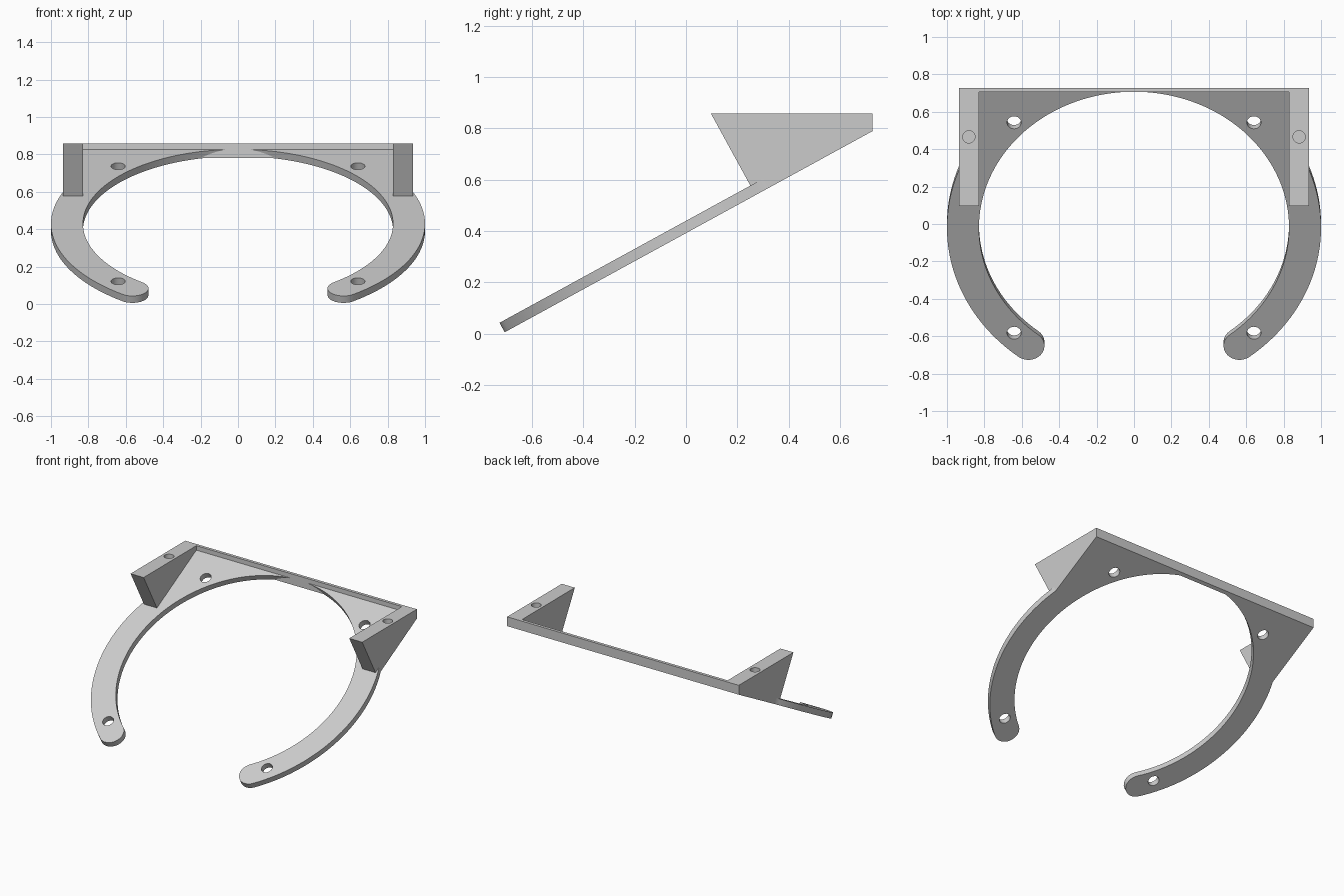
import bpy
import bmesh
from math import sin, cos, acos, atan2, pi, radians
from mathutils import Matrix

cube = bpy.data.objects.get("Cube")
if cube:
    bpy.data.objects.remove(cube, do_unlink=True)

GREY = (0.6, 0.6, 0.6, 1)
mat = bpy.data.materials.new("light grey")
mat.use_nodes = True
mat.diffuse_color = GREY
mat.node_tree.nodes["Principled BSDF"].inputs["Base Color"].default_value = GREY

R_IN, R_OUT = 0.829, 1.0
HALF_W, BACK = 0.935, 0.83      # squared-off back of the plate
THICK = 0.042
TILT = radians(28.67)
WALL_Y, BACK_Y, TOP_Z = 0.705, 0.727, 0.858
TIP = radians(-51.9)
plate_frame = Matrix.Translation((0, 0, 0.392)) @ Matrix.Rotation(TILT, 4, "X")


def prism(name, points, offset):
    """Extrude a closed outline of 3D points along an offset."""
    bm = bmesh.new()
    face = bm.faces.new([bm.verts.new(p) for p in points])
    ext = bmesh.ops.extrude_face_region(bm, geom=[face])
    verts = [v for v in ext["geom"] if isinstance(v, bmesh.types.BMVert)]
    bmesh.ops.translate(bm, verts=verts, vec=offset)
    bmesh.ops.recalc_face_normals(bm, faces=bm.faces)
    return finish(name, bm)


def finish(name, bm):
    mesh = bpy.data.meshes.new(name)
    bm.to_mesh(mesh)
    bm.free()
    mesh.materials.append(mat)
    obj = bpy.data.objects.new(name, mesh)
    bpy.context.collection.objects.link(obj)
    return obj


def activate(obj):
    bpy.ops.object.select_all(action="DESELECT")
    obj.select_set(True)
    bpy.context.view_layer.objects.active = obj


def drill(obj, centres, radius, depth):
    """Cut round holes, each centred on a point, along local z."""
    bm = bmesh.new()
    for c in centres:
        bmesh.ops.create_cone(bm, cap_ends=True, segments=32, radius1=radius,
                              radius2=radius, depth=depth,
                              matrix=Matrix.Translation(c))
    cutter = finish("hole_cutter", bm)
    cutter.hide_render = True
    mod = obj.modifiers.new("holes", "BOOLEAN")
    mod.operation = "DIFFERENCE"
    mod.solver = "EXACT"
    mod.object = cutter
    activate(obj)
    bpy.ops.object.modifier_apply(modifier=mod.name)
    bpy.data.objects.remove(cutter, do_unlink=True)


def outer_radius(a):
    """Round ring, widened to a rectangle at the back."""
    r = R_OUT
    if sin(a) > 0:
        r = max(r, HALF_W / max(abs(cos(a)), 1e-6))
        r = min(r, BACK / sin(a))
    return r


# Open ring plate with rounded tips and square back corners
corners = [acos(HALF_W), atan2(BACK, HALF_W)]
count = 120
angles = [TIP + (pi - 2 * TIP) * i / count for i in range(count + 1)]
angles = sorted(angles + corners + [pi - c for c in corners])
mid, cap = (R_IN + R_OUT) / 2, (R_OUT - R_IN) / 2


def tip_cap(a, start):
    cx, cy = mid * cos(a), mid * sin(a)
    return [(cx + cap * cos(start + pi * i / 16),
             cy + cap * sin(start + pi * i / 16), 0) for i in range(1, 16)]


outline = [(outer_radius(a) * cos(a), outer_radius(a) * sin(a), 0) for a in angles]
outline += tip_cap(pi - TIP, pi - TIP)
outline += [(R_IN * cos(a), R_IN * sin(a), 0) for a in reversed(angles)]
outline += tip_cap(TIP, TIP + pi)
plate = prism("ring_plate", outline, (0, 0, THICK))
drill(plate, [(sx * 0.641, sy * 0.641, THICK / 2) for sx in (-1, 1) for sy in (-1, 1)],
      0.038, 0.2)
plate.data.transform(plate_frame)


def under(y):
    """Height just above the sloping underside of the plate."""
    return 0.394 + y * sin(TILT) / cos(TILT)


# Wedge brackets with a blind screw hole in the top
for side, sx in (("left", 1), ("right", -1)):
    profile = [(0.097, TOP_Z), (WALL_Y, TOP_Z), (WALL_Y, under(WALL_Y)), (0.27, under(0.27))]
    x0 = 0.83 * sx
    bracket = prism(side + "_bracket", [(x0, y, z) for y, z in profile],
                    (HALF_W * sx - x0, 0, 0))
    drill(bracket, [(0.883 * sx, 0.466, TOP_Z)], 0.033, 0.2)

# Thin upright wall along the back
profile = [(WALL_Y, TOP_Z), (BACK_Y, TOP_Z), (BACK_Y, under(BACK_Y)), (WALL_Y, under(WALL_Y))]
prism("back_wall", [(-HALF_W, y, z) for y, z in profile], (2 * HALF_W, 0, 0))

# Smooth curved edges, keep corners sharp
for name in ("ring_plate", "left_bracket", "right_bracket", "back_wall"):
    activate(bpy.data.objects[name])
    bpy.ops.object.shade_smooth_by_angle(angle=radians(30))
